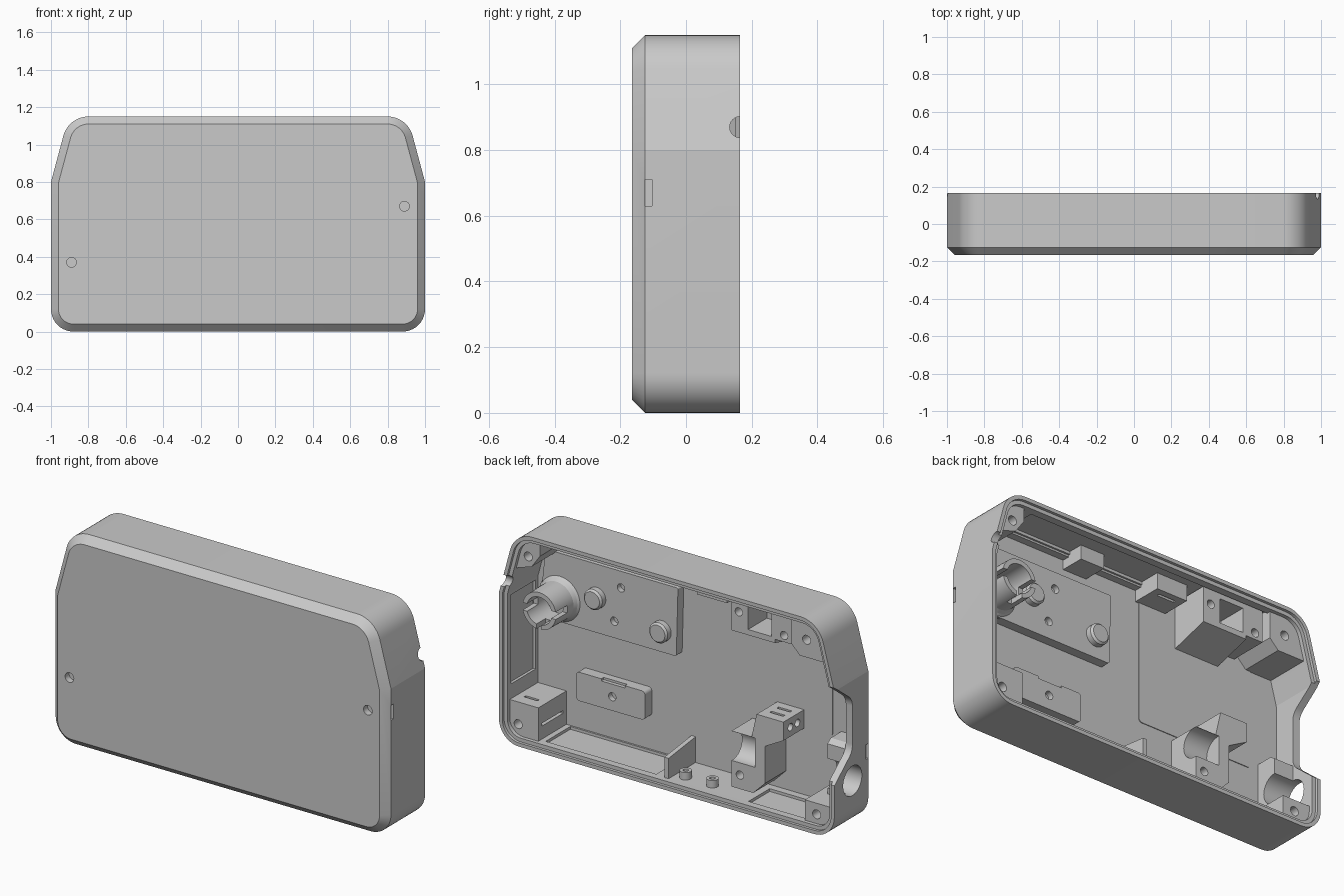
import bpy, bmesh, math
from mathutils import Vector

if "Cube" in bpy.data.objects:
    bpy.data.objects.remove(bpy.data.objects["Cube"])

GREY = (0.59, 0.59, 0.59, 1)
grey = bpy.data.materials.new("plain grey")
grey.use_nodes = True
grey.diffuse_color = GREY
grey.node_tree.nodes["Principled BSDF"].inputs["Base Color"].default_value = GREY

FLOOR = -0.11
BASE = FLOOR - 0.01
WALL = 0.04
HALF = 0.165


def loft(name, rings):
    """Skin a stack of matching closed loops and cap both ends."""
    bm = bmesh.new()
    loops = [[bm.verts.new(p) for p in ring] for ring in rings]
    for a, b in zip(loops, loops[1:]):
        for i in range(len(a)):
            j = (i + 1) % len(a)
            bm.faces.new((a[i], a[j], b[j], b[i]))
    bm.faces.new(loops[0])
    bm.faces.new(loops[-1])
    bmesh.ops.recalc_face_normals(bm, faces=bm.faces)
    mesh = bpy.data.meshes.new(name)
    bm.to_mesh(mesh)
    bm.free()
    mesh.materials.append(grey)
    obj = bpy.data.objects.new(name, mesh)
    bpy.context.collection.objects.link(obj)
    return obj


def place(p, axis, t):
    return {"x": (t, p[0], p[1]), "y": (p[0], t, p[1]), "z": (p[0], p[1], t)}[axis]


def prism(name, pts, axis, lo, hi):
    return loft(name, [[place(p, axis, t) for p in pts] for t in (lo, hi)])


def box(name, x, y, z):
    return prism(name, [(x[0], z[0]), (x[1], z[0]), (x[1], z[1]), (x[0], z[1])], "y", *y)


def circle(cx, cy, r, n=32):
    return [(cx + r * math.cos(2 * math.pi * i / n), cy + r * math.sin(2 * math.pi * i / n)) for i in range(n)]


def rounded(corners, steps=10):
    """Replace (x, z, radius) corners of a loop by arcs."""
    out = []
    for i, (x, z, r) in enumerate(corners):
        p = Vector((x, z))
        a = (Vector(corners[i - 1][:2]) - p).normalized()
        b = (Vector(corners[(i + 1) % len(corners)][:2]) - p).normalized()
        if r < 0.001:
            out.append((x, z))
            continue
        half = a.angle(b) / 2
        c = p + (a + b).normalized() * r / math.sin(half)
        s, e = p + a * r / math.tan(half) - c, p + b * r / math.tan(half) - c
        turn = s.angle(e)
        for k in range(steps + 1):
            t = k / steps
            v = (s * math.sin((1 - t) * turn) + e * math.sin(t * turn)) / math.sin(turn)
            out.append(tuple(c + v))
    return out


def outline(d):
    """Case outline moved inward by d."""
    lean = 0.094 / 0.35
    k = d * math.sqrt(1 + lean * lean)
    zk = 0.8 - (k - d) / lean
    top = 1.15 - d
    right = [(1 - d, d, 0.12 - d), (1 - d, zk, 0), (1 - k - lean * (top - 0.8), top, 0.14 - d)]
    return rounded(right + [(-x, z, r) for x, z, r in reversed(right)])


def cut(target, *cutters):
    bpy.context.view_layer.objects.active = target
    for c in cutters:
        m = target.modifiers.new("cut", "BOOLEAN")
        m.operation, m.solver, m.object = "DIFFERENCE", "EXACT", c
        bpy.ops.object.modifier_apply(modifier=m.name)
        bpy.data.objects.remove(c)
    return target


# case shell with chamfered front, open back and stepped rim
shell = loft("case_shell", [[(x, y, z) for x, z in outline(d)]
                            for d, y in ((WALL, -HALF), (0, -0.125), (0, HALF))])
cut(shell, prism("cavity", outline(WALL), "y", FLOOR, 0.3),
    prism("rim_step", outline(0.02), "y", 0.15, 0.3))

# screw and pry openings, turned half round for the other side
for s, z in ((1, 0.67), (-1, 0.37)):
    cut(shell, prism("front_hole", circle(s * 0.89, z, 0.026), "y", -0.3, -0.13),
        box("side_slot", sorted((s * 0.985, s * 1.1)), (-0.125, -0.104), (z - 0.04, z + 0.04)))

# side wall openings: small round notch, wide cable dip, round port
dip = rounded([(0.3, 0.83, 0), (0.165, 0.82, 0.05), (0.01, 0.70, 0.08), (0.01, 0.42, 0.08),
               (0.165, 0.29, 0.04), (0.3, 0.28, 0)])
port = circle(0.01, 0.26, 0.08)
cut(shell, prism("rim_notch", circle(0.165, 0.87, 0.032), "x", 0.9, 1.1),
    prism("cable_dip", dip, "x", -1.1, -0.92),
    prism("port_hole", port, "x", -1.1, -0.9))

# shallow recesses in the walls
cut(shell, box("side_recess", (0.9, 0.975), (-0.09, 0.12), (0.3, 0.78)),
    box("bottom_recess", (0.1, 0.76), (-0.1, 0.11), (0.025, 0.1)),
    box("bottom_recess_small", (-0.79, -0.45), (-0.07, 0.11), (0.025, 0.1)),
    box("top_recess", (-0.72, 0.72), (-0.06, 0.11), (1.05, 1.125)))

# corner screw blocks, hollowed around the screws
corner = {
    "upper_left": ([(0.78, 1.12), (0.78, 1.04), (0.83, 0.97), (0.95, 0.93), (0.94, 1.0), (0.86, 1.12)], (0.85, 1.02)),
    "upper_right": ([(-0.72, 1.12), (-0.72, 0.97), (-0.77, 0.92), (-0.95, 0.92), (-0.94, 1.0), (-0.86, 1.12)], (-0.81, 1.015)),
    "lower_left": ([(0.79, 0.03), (0.79, 0.22), (0.97, 0.22), (0.97, 0.1), (0.9, 0.03)], (0.91, 0.10)),
    "lower_right": ([(-0.80, 0.03), (-0.80, 0.15), (-0.97, 0.15), (-0.97, 0.1), (-0.9, 0.03)], (-0.87, 0.09))}
for side, (pts, (x, z)) in corner.items():
    block = prism(side + "_screw_block", pts, "y", BASE, 0.13)
    cut(block, prism("screw_hole", circle(x, z, 0.024), "y", 0.02, 0.3))
    if side == "lower_left":
        cut(block, box("latch_slot", (0.84, 0.92), (0.05, 0.065), (0.16, 0.3)),
            box("card_slit", (0.7, 0.82), (-0.08, 0.1), (0.11, 0.125)))

# raised mounting plate with buttons and pin holes
plate = prism("mounting_plate", rounded([(0.1, 0.61, 0.01), (0.92, 0.61, 0.01), (0.88, 0.98, 0.01), (0.09, 0.98, 0.01)], 4),
              "y", BASE, -0.06)
cut(plate, *[prism("pin_hole", circle(x, z, 0.022), "y", -0.09, 0) for x, z in ((0.43, 0.89), (0.47, 0.70))])
for n, (x, z) in enumerate(((0.575, 0.80), (0.185, 0.725))):
    loft("button_%d" % (n + 1), [[(a, y, b) for a, b in circle(x, z, r)]
                                 for y, r in ((-0.07, 0.055), (-0.03, 0.055), (-0.02, 0.045))])

# slotted tube with flared foot
tube = loft("slotted_tube", [[(a, y, b) for a, b in circle(0.795, 0.735, r, 40)]
                             for y, r in ((-0.07, 0.13), (-0.05, 0.112), (-0.03, 0.103), (0.115, 0.1))])
cut(tube, prism("bore", circle(0.795, 0.735, 0.075, 40), "y", -0.05, 0.3),
    box("slot_flat", (0.6, 1.0), (0.02, 0.3), (0.715, 0.755)),
    box("slot_upright", (0.78, 0.81), (0.04, 0.3), (0.5, 0.735)))

# clip block in the middle of the floor
clip = prism("clip_block", rounded([(0.28, 0.22, 0.02), (0.69, 0.22, 0.02), (0.69, 0.375, 0.02), (0.28, 0.375, 0.02)]),
             "y", BASE, -0.05)
cut(clip, prism("clip_hole", circle(0.475, 0.295, 0.022), "y", -0.08, 0.1),
    box("clip_notch", (0.4, 0.54), (-0.07, 0.1), (0.363, 0.5)))

# thin floor panel
prism("floor_panel", rounded([(-0.8, 0.4, 0.02), (-0.12, 0.4, 0.02), (-0.12, 1.1, 0.01), (-0.8, 1.1, 0.01)], 8),
      "y", BASE, FLOOR + 0.004)

# cradle bracket: grooved body with an overhanging arm
cradle = prism("cradle_bracket", [(-0.32, 0.07), (-0.45, 0.07), (-0.52, 0.14), (-0.52, 0.34), (-0.63, 0.40), (-0.63, 0.5),
                                  (-0.47, 0.5), (-0.44, 0.37), (-0.32, 0.37)], "y", BASE, 0.07)
cut(cradle, prism("groove", circle(0.06, 0.29, 0.08), "x", -0.46, -0.2),
    prism("cradle_hole", circle(-0.37, 0.145, 0.022), "y", 0, 0.2))
for y in (-0.06, 0.0):
    cut(cradle, box("cradle_slot", (-0.59, -0.51), (y, y + 0.015), (0.45, 0.6)),
        prism("strap_hole", circle(y + 0.01, 0.45, 0.02), "x", -0.7, -0.55))

# half-round saddle behind the port
saddle = prism("port_saddle", [(BASE, 0.12), (0.01, 0.12), (0.01, 0.42), (-0.02, 0.44), (BASE, 0.44)], "x", -0.97, -0.85)
cut(saddle, prism("saddle_groove", port, "x", -1.1, -0.7))

# socket box with sloping underside, its side ear, and catches under the top wall
socket = prism("socket_box", [(BASE, 0.87), (0.1, 0.93), (0.1, 1.12), (BASE, 1.12)], "x", -0.6, -0.34)
cut(socket, box("socket_mouth", (-0.58, -0.44), (-0.06, 0.2), (0.96, 1.09)),
    prism("socket_hole", circle(-0.385, 1.04, 0.022), "y", 0.04, 0.2))
ear = box("socket_ear", (-0.7, -0.6), (BASE, 0.1), (0.95, 1.12))
cut(ear, prism("ear_hole", circle(-0.655, 0.985, 0.022), "y", 0.04, 0.2))
catch = box("slotted_catch", (-0.28, -0.1), (BASE, 0.05), (1.04, 1.13))
cut(catch, box("catch_slot", (-0.24, -0.14), (0.0, 0.015), (0.9, 1.06)))
box("small_catch", (0.2, 0.34), (BASE, 0.02), (1.05, 1.13))
box("top_ledge", (-0.74, 0.8), (BASE, -0.07), (1.1, 1.12))

# rib and pegs along the bottom wall
prism("divider_rib", [(BASE, 0.03), (0.12, 0.03), (0.12, 0.15), (BASE, 0.18)], "x", 0.02, 0.045)
for n, x in enumerate((-0.04, -0.2)):
    peg = prism("peg_%d" % (n + 1), circle(x, 0.06, 0.03), "z", 0.03, 0.08)
    cut(peg, prism("peg_bore", circle(x, 0.06, 0.014), "z", 0.06, 0.2))

# smooth curved faces, keep edges crisp
bpy.ops.object.select_all(action="DESELECT")
for obj in bpy.context.scene.objects:
    if obj.type == "MESH":
        obj.select_set(True)
        bpy.context.view_layer.objects.active = obj
bpy.ops.object.shade_smooth_by_angle(angle=math.radians(14))
